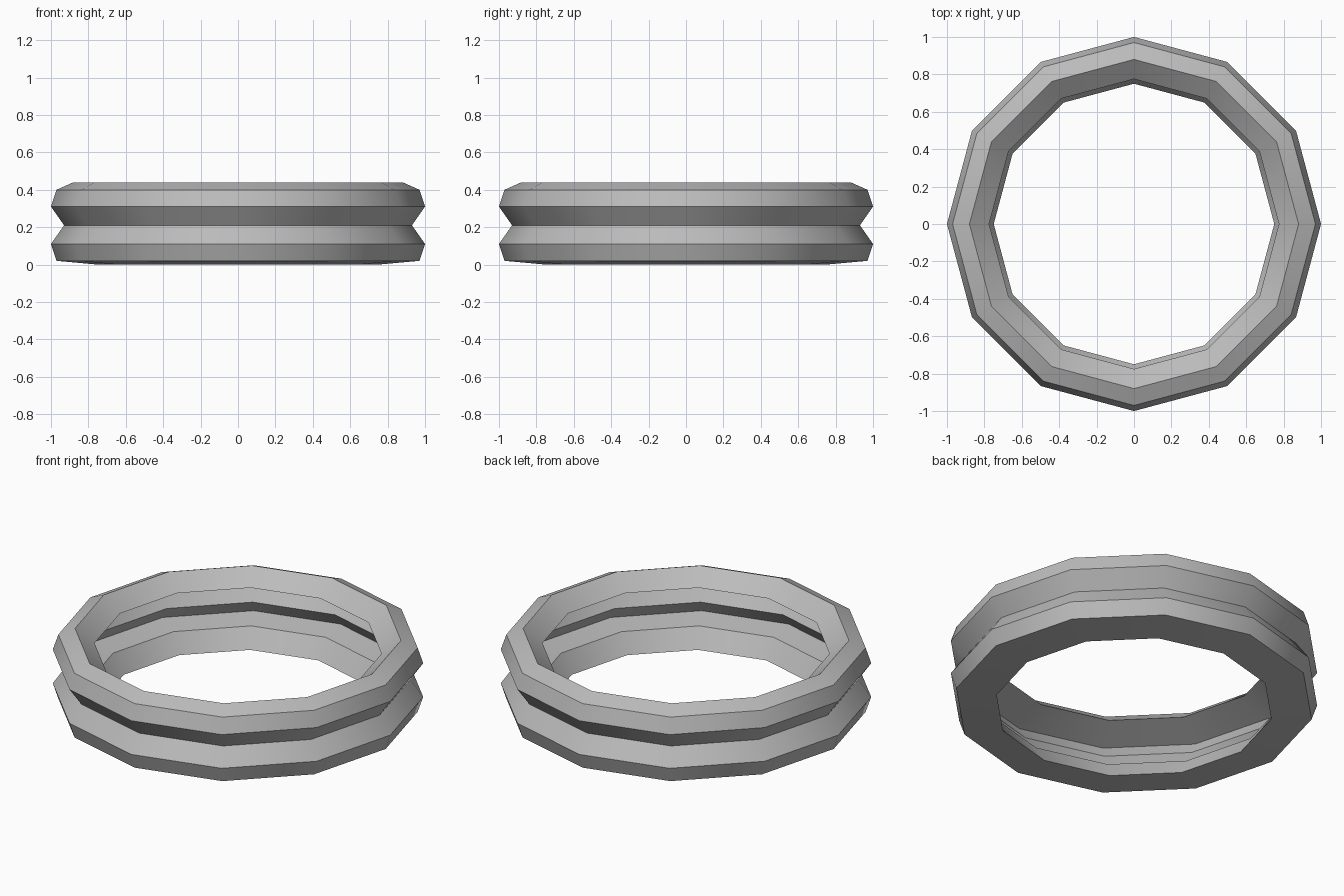
import bpy
import bmesh
from math import radians
from mathutils import Vector

cube = bpy.data.objects.get("Cube")
if cube:
    bpy.data.objects.remove(cube)

SIDES = 12

# Closed cross-section (radius, height), outer wall upwards then inner wall downwards
section = [
    (0.75, 0.0), (0.97, 0.02), (1.0, 0.11), (0.93, 0.21), (1.0, 0.31),
    (0.97, 0.40), (0.88, 0.44),                      # rim
    (0.775, 0.357),                                  # inner lip
    (0.96, 0.29), (0.908, 0.21), (0.96, 0.135),      # inner grooves
    (0.82, 0.11),                                    # lower ledge
]

grey = bpy.data.materials.new("plain_grey")
grey.use_nodes = True
colour = (0.5, 0.5, 0.5, 1.0)
grey.diffuse_color = colour
grey.node_tree.nodes["Principled BSDF"].inputs["Base Color"].default_value = colour

# Spin the section into a twelve-sided ring
bm = bmesh.new()
points = [bm.verts.new((r, 0, z)) for r, z in section]
edges = [bm.edges.new((a, b)) for a, b in zip(points, points[1:] + points[:1])]
bmesh.ops.spin(bm, geom=points + edges, cent=Vector(), axis=Vector((0, 0, 1)),
               angle=radians(360), steps=SIDES, use_merge=True)
bmesh.ops.remove_doubles(bm, verts=bm.verts, dist=0.0005)
bmesh.ops.recalc_face_normals(bm, faces=bm.faces)

mesh = bpy.data.meshes.new("grooved_ring")
bm.to_mesh(mesh)
bm.free()
mesh.materials.append(grey)
ring = bpy.data.objects.new("grooved_ring", mesh)
bpy.context.collection.objects.link(ring)

# Soft shading around the ring, crisp edges between bands
bpy.ops.object.select_all(action='DESELECT')
ring.select_set(True)
bpy.context.view_layer.objects.active = ring
bpy.ops.object.shade_smooth_by_angle(angle=radians(32))
